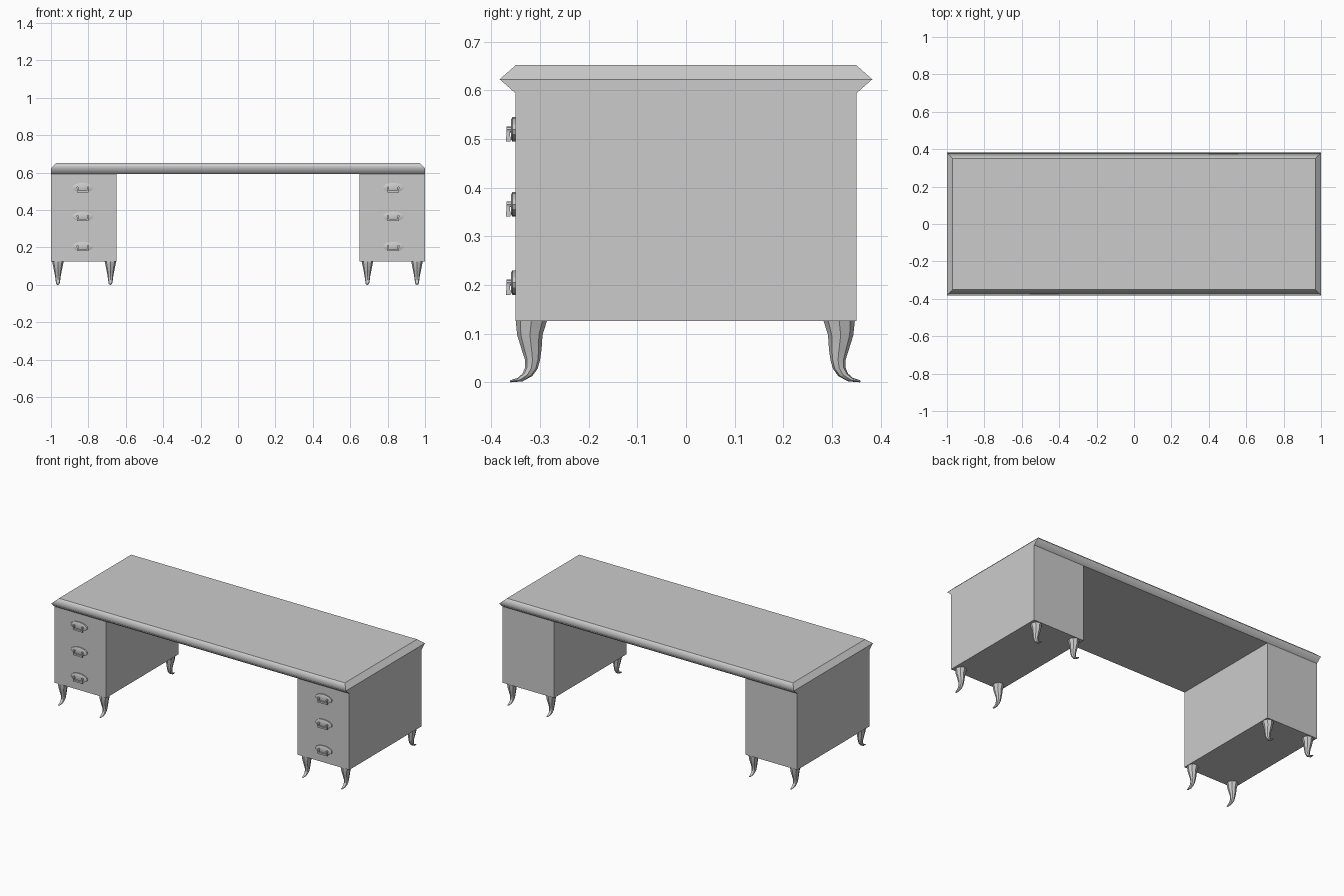
import bpy, bmesh
from math import sin, cos, pi, radians

if "Cube" in bpy.data.objects:
    bpy.data.objects.remove(bpy.data.objects["Cube"])


def add_mesh(name, verts, faces, smooth=None):
    me = bpy.data.meshes.new(name)
    me.from_pydata(verts, [], faces)
    bm = bmesh.new()
    bm.from_mesh(me)
    bmesh.ops.recalc_face_normals(bm, faces=bm.faces)
    bm.to_mesh(me)
    bm.free()
    if smooth:
        me.polygons.foreach_set("use_smooth", [True] * len(me.polygons))
        me.set_sharp_from_angle(angle=radians(smooth))
    ob = bpy.data.objects.new(name, me)
    bpy.context.collection.objects.link(ob)
    return ob


def loft(name, rings, smooth=None):
    n = len(rings[0])
    verts = [v for r in rings for v in r]
    faces = [tuple(range(n)), tuple(range(len(verts) - n, len(verts)))]
    for k in range(len(rings) - 1):
        for i in range(n):
            j = (i + 1) % n
            faces.append((k * n + i, k * n + j, (k + 1) * n + j, (k + 1) * n + i))
    return add_mesh(name, verts, faces, smooth)


def rect(hx, hy, z):
    return [(-hx, -hy, z), (hx, -hy, z), (hx, hy, z), (-hx, hy, z)]


def box(name, x0, x1, y0, y1, z0, z1):
    return loft(name, [[(x0, y0, z), (x1, y0, z), (x1, y1, z), (x0, y1, z)]
                       for z in (z0, z1)])


def oval(cx, cz, y, rx, rz, n):
    return [(cx + rx * cos(2 * pi * i / n), y, cz + rz * sin(2 * pi * i / n))
            for i in range(n)]


# Table top with a pointed edge; the ends stay flush below the ridge
top = loft("table_top", [rect(1, 0.35, 0.594), rect(1, 0.383, 0.623),
                         rect(0.97, 0.35, 0.652)])
for p in top.data.polygons:
    p.use_smooth = abs(p.normal.y) > 0.3
top.data.attributes.new("sharp_edge", 'BOOLEAN', 'EDGE')
for e in top.data.edges:
    a, b = (top.data.vertices[i].co for i in e.vertices)
    ridge = abs(a.z - 0.623) < 0.001 and abs(b.z - a.z) < 0.001 and abs(a.y - b.y) < 0.001
    e.use_edge_sharp = not ridge

# Cabriole leg sections: outer (y, z), inner (y, z), half width
LEG = [((-0.350, 0.126), (-0.286, 0.126), 0.031),
       ((-0.347, 0.097), (-0.295, 0.097), 0.025),
       ((-0.338, 0.068), (-0.297, 0.067), 0.019),
       ((-0.331, 0.046), (-0.300, 0.046), 0.015),
       ((-0.331, 0.030), (-0.305, 0.028), 0.013),
       ((-0.336, 0.018), (-0.316, 0.013), 0.011),
       ((-0.346, 0.009), (-0.336, 0.002), 0.009),
       ((-0.362, 0.004), (-0.361, 0.000), 0.005)]


def leg(name, x, back):
    rings = []
    for (yo, zo), (yi, zi), hw in LEG:
        ring = []
        for i in range(8):
            c, s = cos(i * pi / 4), sin(i * pi / 4)
            y = (yo + yi) / 2 + (yo - yi) / 2 * c
            z = max(0, (zo + zi) / 2 + (zo - zi) / 2 * c)
            ring.append((x + hw * s, -y - 0.003 if back else y, z))
        rings.append(ring)
    loft(name, rings, 35)


# Drawer pull: oval back plate, two posts and a hanging bail
def drawer_pull(x, z):
    loft("pull_plate", [oval(x, z, -0.349, 0.056, 0.025, 16),
                        oval(x, z, -0.357, 0.056, 0.025, 16),
                        oval(x, z, -0.360, 0.046, 0.019, 16)], 30)
    for s in (-1, 1):
        loft("pull_post", [oval(x + s * 0.028, z, y, 0.006, 0.006, 8)
                           for y in (-0.358, -0.369)], 30)
        box("pull_arm", x + s * 0.028 - 0.004, x + s * 0.028 + 0.004,
            -0.369, -0.362, z - 0.024, z)
    box("pull_bail", x - 0.032, x + 0.032, -0.370, -0.361, z - 0.025, z - 0.015)


# Two pedestals with legs and drawer pulls
for side, s, leg_xs in (("left", -1, (-0.963, -0.682)), ("right", 1, (0.692, 0.957))):
    x0, x1 = sorted((s * 0.65, s * 1.0))
    box(side + "_pedestal", x0, x1, -0.35, 0.35, 0.126, 0.594)
    for x in leg_xs:
        leg(side + "_front_leg", x, False)
        leg(side + "_back_leg", x, True)
    for z in (0.52, 0.366, 0.205):
        drawer_pull(s * 0.83, z)
